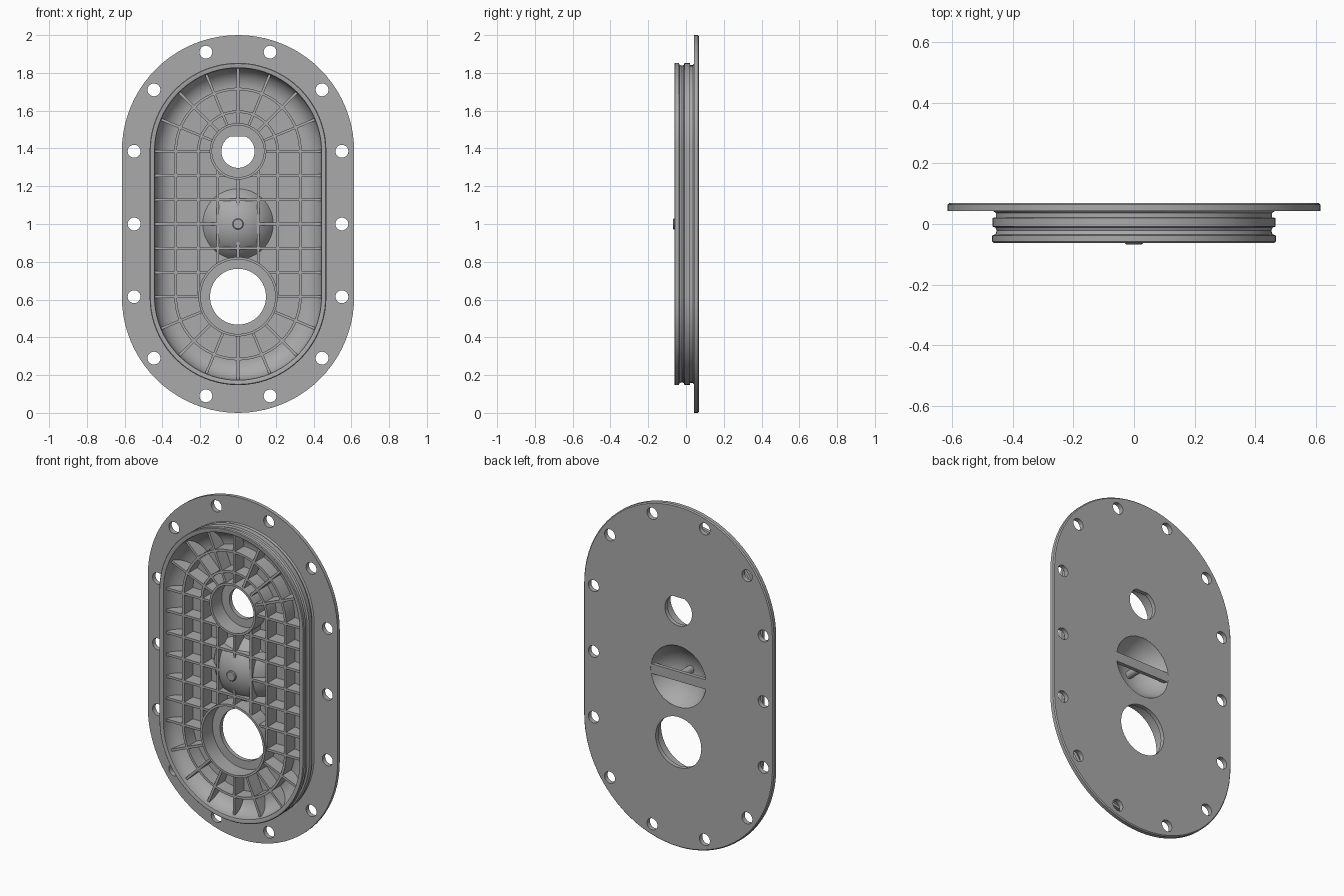
import bpy, bmesh
from math import sin, cos, pi, sqrt, hypot

if "Cube" in bpy.data.objects:
    bpy.data.objects.remove(bpy.data.objects["Cube"])

TOP, LOW, MID = 1.385, 0.615, 1.0      # arc centres and grip centre
RIB_FRONT, FLOOR = -0.036, 0.05
BOSSES = ((TOP, 0.15, 0.137), (LOW, 0.21, 0.197))

grey = bpy.data.materials.new("plain grey")
grey.use_nodes = True
grey.diffuse_color = (0.4, 0.4, 0.4, 1)
grey.node_tree.nodes["Principled BSDF"].inputs["Base Color"].default_value = (0.4, 0.4, 0.4, 1)


def finish(name, bm):
    bmesh.ops.recalc_face_normals(bm, faces=bm.faces)
    mesh = bpy.data.meshes.new(name)
    bm.to_mesh(mesh)
    bm.free()
    mesh.materials.append(grey)
    obj = bpy.data.objects.new(name, mesh)
    bpy.context.collection.objects.link(obj)
    return obj


def smooth(obj):
    bpy.ops.object.select_all(action="DESELECT")
    obj.select_set(True)
    bpy.context.view_layer.objects.active = obj
    bpy.ops.object.shade_smooth_by_angle(angle=0.6)


def arc(r, cz, start, end, n):
    steps = [start + (end - start) * i / n for i in range(n + 1)]
    return [(r * cos(a), cz + r * sin(a)) for a in steps]


def stadium(r):
    return arc(r, TOP, 0, pi, 40) + arc(r, LOW, pi, 2 * pi, 40)


def circle(cz, n=64):
    return lambda r: arc(r, cz, 0, 2 * pi, n)[:-1]


def line(p, q, n=60):
    return [(p[0] + (q[0] - p[0]) * i / n, p[1] + (q[1] - p[1]) * i / n) for i in range(n + 1)]


def loft(bm, profile, outline, closed=False):
    """Skin loops of an outline following (radius, depth) pairs."""
    loops = [[bm.verts.new((x, y, z)) for x, z in outline(r)] for r, y in profile]
    pairs = list(zip(loops, loops[1:]))
    if closed:
        pairs.append((loops[-1], loops[0]))
    else:
        bm.faces.new(loops[0])
        bm.faces.new(loops[-1])
    for a, b in pairs:
        for i in range(len(a)):
            j = (i + 1) % len(a)
            bm.faces.new((a[i], a[j], b[j], b[i]))


def cap_depth(r, radius, base, height):
    """Depth of a spherical cap bulging forward from base."""
    ball = (radius ** 2 + height ** 2) / (2 * height)
    return base - (sqrt(max(ball ** 2 - r ** 2, 0)) - (ball - height))


def strip(bm, pts, width, front, back, closed=False):
    """Sweep a rectangular wall along points, with a back depth per point."""
    n, rings = len(pts), []
    for i, (x, z) in enumerate(pts):
        a = pts[i - 1] if i or closed else pts[0]
        b = pts[(i + 1) % n] if i < n - 1 or closed else pts[-1]
        size = hypot(b[0] - a[0], b[1] - a[1])
        ox, oz = -(b[1] - a[1]) / size * width / 2, (b[0] - a[0]) / size * width / 2
        rings.append([bm.verts.new((x + s * ox, y, z + s * oz))
                      for s, y in ((1, front), (1, back[i]), (-1, back[i]), (-1, front))])
    pairs = list(zip(rings, rings[1:]))
    if closed:
        pairs.append((rings[-1], rings[0]))
    else:
        bm.faces.new(rings[0])
        bm.faces.new(rings[-1])
    for a, b in pairs:
        for i in range(4):
            j = (i + 1) % 4
            bm.faces.new((a[i], a[j], b[j], b[i]))


def rib_back(x, z):
    """Back of a rib at a point, or None where a boss or the dome covers it."""
    if any(hypot(x, z - cz) < (outer + inner) / 2 for cz, outer, inner in BOSSES):
        return None
    r = hypot(x, z - MID)
    y = cap_depth(r, 0.19, FLOOR, 0.108) + 0.004 if r < 0.187 else FLOOR
    return y if y > RIB_FRONT + 0.003 else None


def rib(bm, pts):
    run = []
    for p in pts + [None]:
        y = rib_back(*p) if p else None
        if y is not None:
            run.append((p, y))
            continue
        if len(run) > 1:
            strip(bm, [q for q, _ in run], 0.014, RIB_FRONT, [d for _, d in run])
        run = []


# Flanged plate with grooved rim and hollow, filleted tub
profile = [(0.609, 0.07), (0.615, 0.064), (0.615, 0.043), (0.464, 0.043), (0.456, 0.036),
           (0.456, 0.022), (0.467, 0.02), (0.467, -0.008), (0.457, -0.012), (0.453, -0.022),
           (0.457, -0.034), (0.468, -0.038), (0.468, -0.058), (0.464, -0.062), (0.446, -0.062)]
profile += [(0.335 + 0.107 * cos(t * pi / 24), -0.06 + 0.105 * sin(t * pi / 24)) for t in range(13)]
bm = bmesh.new()
loft(bm, profile, stadium)
plate = finish("flanged_plate", bm)

# Cutters: bolt holes, two ports, grip recess
bm = bmesh.new()
bolts = [(0.55, 0), (0.55, 0.385), (0.445, 0.71), (0.17, 0.91)]
spots = {(sx * x, MID + sz * z) for x, z in bolts for sx in (1, -1) for sz in (1, -1)}
for x, z in sorted(spots):
    loft(bm, [(0.034, -0.2), (0.034, 0.2)],
         lambda r: [(x + px, pz) for px, pz in circle(z, 32)(r)])
loft(bm, [(0.148, -0.2), (0.148, 0.2)], circle(LOW))
loft(bm, [(0.18, -0.2), (0.18, 0.2)], circle(MID))
loft(bm, [(0.088, -0.2), (0.088, 0.2)],
     lambda r: [p for p in circle(TOP, 80)(r) if p[1] < TOP + 0.081])
cutter = finish("hole_cutter", bm)
cutter.hide_render = True
mod = plate.modifiers.new("holes", "BOOLEAN")
mod.object, mod.operation, mod.solver = cutter, "DIFFERENCE", "EXACT"
bpy.context.view_layer.objects.active = plate
bpy.ops.object.modifier_apply(modifier=mod.name)
bpy.data.objects.remove(cutter)
smooth(plate)

# Raised collars around the ports
for (cz, outer, inner), name in zip(BOSSES, ("upper_collar", "lower_collar")):
    bm = bmesh.new()
    loft(bm, [(outer, 0.047), (outer, -0.05), (inner, -0.05), (inner, 0.047)], circle(cz), True)
    smooth(finish(name, bm))

# Grip recess shell, domed at the front and dished at the back
radii = [0.002] + [0.019 * i for i in range(1, 11)]
shell = [(r, cap_depth(r, 0.19, FLOOR, 0.108)) for r in radii] + [(0.19, 0.055), (0.183, 0.0695)]
shell += [(r * 0.94, cap_depth(r * 0.94, 0.1786, 0.0695, 0.113)) for r in reversed(radii)]
bm = bmesh.new()
loft(bm, shell, circle(MID))
smooth(finish("grip_dome", bm))

# Grip bar bridging the recess, with its centre pin
bm = bmesh.new()
strip(bm, [(-0.18, MID), (0.18, MID)], 0.056, 0.048, [0.0695, 0.0695])
finish("grip_bar", bm)
bm = bmesh.new()
loft(bm, [(0.022, 0.06), (0.022, -0.045), (0.029, -0.045), (0.029, -0.064), (0.025, -0.068)],
     circle(MID, 32))
smooth(finish("grip_pin", bm))

# Stiffening ribs: grid, rings and radial spokes
bm = bmesh.new()
for i in range(7):
    z = LOW + (TOP - LOW) * i / 6
    rib(bm, line((-0.447, z), (0.447, z), 120))
for x in (-0.108, 0, 0.108):
    rib(bm, line((x, LOW), (x, TOP), 120))
rib(bm, line((0.21, LOW), (0.21, TOP)) + arc(0.21, TOP, 0, pi, 40)[1:]
    + line((-0.21, TOP), (-0.21, LOW))[1:])
ring = stadium(0.33)
strip(bm, ring, 0.014, RIB_FRONT, [FLOOR] * len(ring), True)
for cz, side in ((TOP, 1), (LOW, -1)):
    for i in range(1, 8):
        a = side * i * pi / 8
        rib(bm, line((0, cz), (0.447 * cos(a), cz + 0.447 * sin(a))))
smooth(finish("stiffening_ribs", bm))
